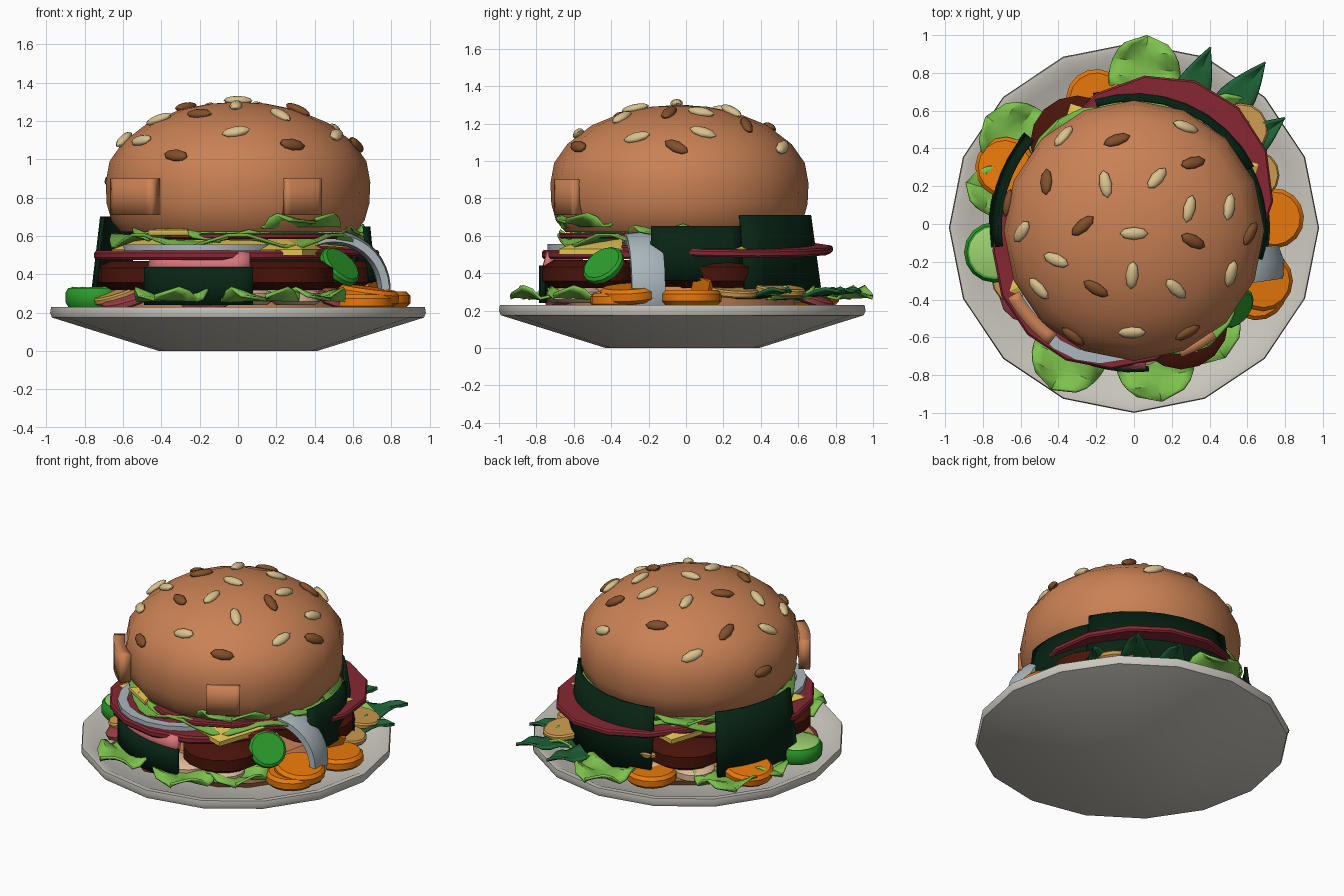
import bpy, bmesh, math
from math import sin, cos, pi, radians as rad
from mathutils import Matrix as M, Vector as V
from mathutils.bvhtree import BVHTree

if "Cube" in bpy.data.objects:
    bpy.data.objects.remove(bpy.data.objects["Cube"])

C = M.Translation((0, -0.02, 0))
mats = {}


def paint(col):
    if col not in mats:
        m = bpy.data.materials.new("colour_" + col)
        rgb = [(int(col[i:i + 2], 16) / 255) ** 2.2 for i in (0, 2, 4)]
        m.diffuse_color = (*rgb, 1)
        m.use_nodes = True
        m.node_tree.nodes["Principled BSDF"].inputs["Base Color"].default_value = m.diffuse_color
        mats[col] = m
    return mats[col]


def finish(name, bm, col, mat=M(), thick=0, angle=35):
    bmesh.ops.remove_doubles(bm, verts=bm.verts, dist=1e-5)
    bmesh.ops.recalc_face_normals(bm, faces=bm.faces)
    bm.transform(C @ mat)
    me = bpy.data.meshes.new(name)
    bm.to_mesh(me)
    bm.free()
    for p in me.polygons:
        p.use_smooth = True
    me.set_sharp_from_angle(angle=rad(angle))
    me.materials.append(paint(col))
    o = bpy.data.objects.new(name, me)
    bpy.context.collection.objects.link(o)
    if thick:
        s = o.modifiers.new("thickness", 'SOLIDIFY')
        s.thickness, s.offset = thick, 0
    return o


def grid(f, nu, nv):
    """Surface patch from f(u, v) with u, v in 0..1"""
    bm = bmesh.new()
    vs = [[bm.verts.new(f(i / nu, j / nv)) for j in range(nv + 1)] for i in range(nu + 1)]
    for i in range(nu):
        for j in range(nv):
            bm.faces.new((vs[i][j], vs[i + 1][j], vs[i + 1][j + 1], vs[i][j + 1]))
    return bm


def lathe(name, prof, n, col, mat=M(), a0=0, a1=360, angle=35):
    def f(u, v):
        r, z = prof[round(v * (len(prof) - 1))]
        a = rad(a0 + (a1 - a0) * u)
        return r * cos(a), r * sin(a), z
    return finish(name, grid(f, n, len(prof) - 1), col, mat, angle=angle)


def place(x, y, z, az=0, tilt=0):
    return M.Translation((x, y, z)) @ M.Rotation(rad(az), 4, 'Z') @ M.Rotation(rad(tilt), 4, 'Y')


def disc(name, x, y, z, r, h, col, n=14, az=0, tilt=0, edge=0.03):
    p = [(0, -h / 2), (r - edge, -h / 2), (r, -h / 4), (r, h / 4), (r - edge, h / 2), (0, h / 2)]
    return lathe(name, p, n, col, place(x, y, z, az, tilt))


def sheet(name, a0, a1, rb, rt, z0, z1, col, thick=0.02):
    def f(u, v):
        a, r = rad(a0 + (a1 - a0) * u), rb + (rt - rb) * v
        return r * cos(a), r * sin(a), z0 + (z1 - z0) * v
    return finish(name, grid(f, 8, 2), col, thick=thick)


def leaf(name, az, r, z, L, W, col, tilt=0, wave=0.03, pointed=False):
    def f(u, v):
        s = 2 * v - 1
        w = W * (sin(pi * u ** 0.8) if pointed else math.sqrt(max(0, 1 - (2 * u - 1) ** 2)))
        rip = abs(s) * wave * sin(u * 15 + (1 if s > 0 else 2.5))
        return L * u, w * s, rip + abs(s) * wave * 0.7
    mat = M.Rotation(rad(az), 4, 'Z') @ place(r, 0, z, 0, -tilt)
    return finish(name, grid(f, 10, 6), col, mat, 0.015, 25)


# Plate
lathe("plate", [(0, 0), (0.41, 0), (0.97, 0.175), (0.98, 0.2), (0.975, 0.23), (0.94, 0.23),
                (0.88, 0.2), (0.45, 0.1), (0, 0.1)], 16, "C9C6BC")

# Buns
lathe("bottom_bun", [(0, 0.1), (0.5, 0.1), (0.6, 0.18), (0.6, 0.27), (0.55, 0.33), (0, 0.33)], 16, "C88055")
bun = lathe("top_bun", [(0, 0.62), (0.61, 0.62), (0.66, 0.68), (0.685, 0.77), (0.69, 0.88), (0.67, 0.99),
                        (0.60, 1.09), (0.47, 1.19), (0.3, 1.26), (0.15, 1.29), (0, 1.3)], 16, "C88055",
            M.Translation((0, -0.015, 0)), angle=50)
sheet("bun_patch_left", 209, 234, 0.73, 0.73, 0.71, 0.9, "C88055", 0.07)
sheet("bun_patch_right", 290, 307, 0.70, 0.70, 0.71, 0.9, "C88055", 0.06)

# Sesame seeds: x, y, heading, projected onto the bun
pale = [(-.37, .46, 60), (.27, .51, -10), (.12, .24, 50), (-.15, .21, 100), (.29, .08, 75), (.5, .09, 75),
        (0, -.05, 0), (-.59, -.04, 50), (-.41, -.19, -20), (-.5, -.34, -45), (-.01, -.27, 85), (.51, -.26, 80),
        (.22, -.34, -45), (-.01, -.57, 5)]
dark = [(-.09, .44, 20), (.31, .32, 20), (-.46, .22, 95), (-.66, .11, 80), (-.27, -.01, 40), (.31, -.09, -25),
        (.61, -.05, 50), (-.2, -.34, -30), (.28, -.57, 25), (-.32, -.59, -40)]
tree = BVHTree.FromPolygons([v.co for v in bun.data.vertices], [p.vertices[:] for p in bun.data.polygons])
for seeds, col in ((pale, "D8C08C"), (dark, "80502F")):
    for x, y, a in seeds:
        hit, nor, _, _ = tree.ray_cast(V((x, y, 2)), V((0, 0, -1)))
        if hit is None:
            hit, nor, _, _ = tree.find_nearest(V((x, y, 0.95)))
        bm = bmesh.new()
        bmesh.ops.create_uvsphere(bm, u_segments=8, v_segments=6, radius=1)
        q = V((0, 0, 1)).rotation_difference(nor).to_matrix().to_4x4()
        mat = M.Translation(hit + nor * 0.008) @ q @ M.Rotation(rad(a), 4, 'Z') @ M.Diagonal((.075, .034, .024, 1))
        finish("sesame_seed", bm, col, C.inverted() @ mat, angle=60)

# Meat patties
for x, y in ((0.25, -0.5), (-0.48, -0.22), (0.47, 0.17), (-0.3, 0.45), (0, 0)):
    disc("patty", x, y, 0.395, 0.25, 0.15, "4A1A12", 16, edge=0.06)

# Beetroot slices
disc("beet_slice_lower", -0.12, -0.12, 0.5, 0.63, 0.05, "852C36", 16, edge=0.01)
disc("beet_slice_upper", 0.13, 0.2, 0.535, 0.61, 0.04, "852C36", 14, 20, 3, 0.01)
disc("beet_slice_front", 0.02, -0.12, 0.6, 0.55, 0.03, "852C36", 14, edge=0.01)
for az, r in ((212, 0.68), (75, 0.7), (330, 0.6), (255, 0.62)):
    disc("beet_piece", r * cos(rad(az)), r * sin(rad(az)), 0.27, 0.14, 0.05, "9A4048", 12, az, 20, 0.02)

# Cheese slice with drooping corners
lathe("cheese", [(0, 0.61), (0.5, 0.61), (0.74, 0.53), (0.74, 0.5), (0.5, 0.58), (0, 0.58)], 4, "E0C254",
      place(0, 0, 0, 297))
disc("cheese_corner", -0.33, -0.5, 0.63, 0.14, 0.03, "E0C254", 3, 60, -12, 0.01)

# Seaweed sheets
sheet("seaweed_back_right", 27, 107, 0.74, 0.68, 0.27, 0.71, "10281A")
sheet("seaweed_left", 139, 188, 0.76, 0.71, 0.27, 0.7, "10281A")
sheet("seaweed_right", -14, 27, 0.71, 0.68, 0.36, 0.65, "10281A")
sheet("seaweed_front", 230, 276, 0.75, 0.75, 0.24, 0.44, "10281A", 0.03)

# Ham slice
sheet("ham", 231, 275, 0.73, 0.70, 0.41, 0.51, "D8747A", 0.05)

# Onion rings
band = [(0.25, -0.09), (0.29, -0.09), (0.31, 0), (0.29, 0.09), (0.25, 0.09), (0.24, 0), (0.25, -0.09)]
lathe("onion_ring_upright", band, 14, "A9B6BC",
      M.Translation((0.49, -0.22, 0.32)) @ M.Rotation(rad(8), 4, 'Z') @ M.Rotation(rad(90), 4, 'X'), -25, 110)
flat = [(0.36, -0.02), (0.42, -0.02), (0.42, 0.02), (0.36, 0.02), (0.36, -0.02)]
lathe("onion_ring_flat", flat, 20, "A9B6BC", place(-0.18, -0.3, 0.535))


# Lettuce under the bun
def frill(u, v):
    a, r = 2 * pi * u, 0.67 * v
    return r * cos(a), r * sin(a), 0.59 + 0.035 * v * v * sin(a * 7) - 0.015 * v


finish("lettuce_layer", grid(frill, 42, 3), "6FAE45", thick=0.015)
for az, L, W, t in ((303, 0.33, 0.24, 12), (262, 0.24, 0.25, -8), (225, 0.24, 0.2, -6), (350, 0.25, 0.2, 0),
                    (125, 0.28, 0.24, 0), (60, 0.25, 0.2, 0)):
    leaf("upper_lettuce_leaf", az, 0.42, 0.61, L, W, "72B648", t)

# Lettuce leaves on the plate
for az, tip, W in ((86, 1.02, 0.19), (143, 0.98, 0.2), (165, 0.92, 0.14), (243, 0.96, 0.2),
                   (279, 0.93, 0.21), (305, 0.84, 0.2), (50, 0.9, 0.14)):
    leaf("lettuce_leaf", az, tip - 0.44, 0.26, 0.44, W, "7CC04E", 2, 0.035)

# Spinach leaves
for az, tip in ((67, 1.04), (51.5, 1.12), (36, 0.99)):
    leaf("spinach_leaf", az, tip - 0.5, 0.26, 0.5, 0.1, "24623A", 5, 0.015, True)

# Carrot slices
for x, y, z, t in ((-0.2, 0.68, .27, 0), (0.74, 0.05, .27, 0), (0.65, -0.33, .255, 0), (0.68, -0.28, .29, 8),
                   (-0.68, 0.32, .29, 10)):
    disc("carrot_slice", x, y, z, 0.16, 0.08, "E87812", 16, math.degrees(math.atan2(y, x)), t, 0.02)
lathe("carrot_chunk", [(0, 0.04), (0.07, 0.04), (0.07, -0.05), (0, -0.05)], 4, "E87812", place(0.66, 0.12, 0.35, 20, 25))

# Cucumber slices
disc("cucumber_slice", -0.74, -0.13, 0.28, 0.16, 0.1, "2E9A2E", 16, edge=0.015)
disc("cucumber_flesh", -0.74, -0.13, 0.325, 0.135, 0.02, "9CD070", 16, edge=0.01)
disc("cucumber_slice_right", 0.53, -0.42, 0.44, 0.12, 0.05, "2E9A2E", 14, -38, 50, 0.015)

# Potato and mushroom slices
for x, y, z, r, t in ((0.57, 0.52, .31, .14, 8), (0.64, 0.28, .3, .13, 8), (-0.15, 0.58, .42, .14, 10),
                      (-0.62, -0.27, .3, .14, 20)):
    disc("potato_slice", x, y, z, r, 0.04, "CC9A50", 14, math.degrees(math.atan2(y, x)), t, 0.01)
for x, y in ((0.05, -0.6), (0.3, -0.56), (-0.4, 0.5), (-0.1, 0.6), (-0.58, 0.05)):
    disc("mushroom_slice", x, y, 0.28, 0.13, 0.08, "DDB896", 14, edge=0.03)
